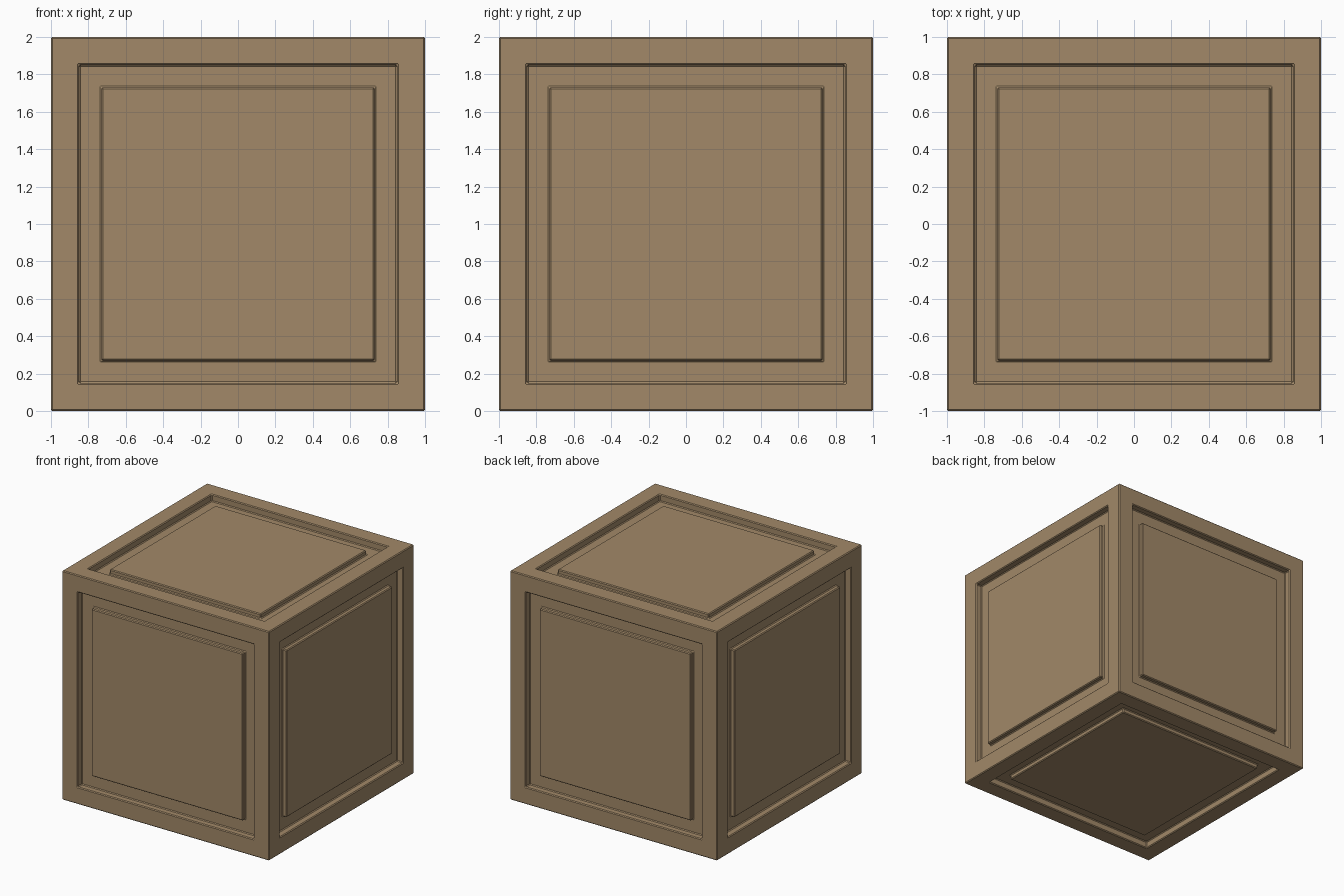
import bpy, bmesh

if "Cube" in bpy.data.objects:
    bpy.data.objects.remove(bpy.data.objects["Cube"])

BORDER, GROOVE = 0.15, 0.12      # frame width, groove width
DEPTH, RAISE = 0.06, 0.04        # groove depth, panel height above groove floor

bm = bmesh.new()
bmesh.ops.create_cube(bm, size=2.0)
for v in bm.verts:
    v.co.z += 1.0

# Each side: frame, sunken groove, raised centre panel
for face in list(bm.faces):
    n = face.normal.copy()
    for inset, shift in ((BORDER, 0), (0, -DEPTH), (GROOVE, 0), (0, RAISE)):
        bmesh.ops.inset_region(bm, faces=[face], thickness=inset,
                               use_even_offset=True)
        for v in face.verts:
            v.co += n * shift
bmesh.ops.recalc_face_normals(bm, faces=bm.faces)

mesh = bpy.data.meshes.new("crate")
bm.to_mesh(mesh)
bm.free()
crate = bpy.data.objects.new("crate", mesh)
bpy.context.collection.objects.link(crate)

# Slightly softened edges
bevel = crate.modifiers.new("edge_bevel", 'BEVEL')
bevel.width = 0.007
bevel.segments = 1
bevel.limit_method = 'ANGLE'

# Wood colour
wood = bpy.data.materials.new("wood")
wood.diffuse_color = (0.36, 0.25, 0.14, 1)
wood.use_nodes = True
wood.node_tree.nodes["Principled BSDF"].inputs["Base Color"].default_value = wood.diffuse_color
mesh.materials.append(wood)
